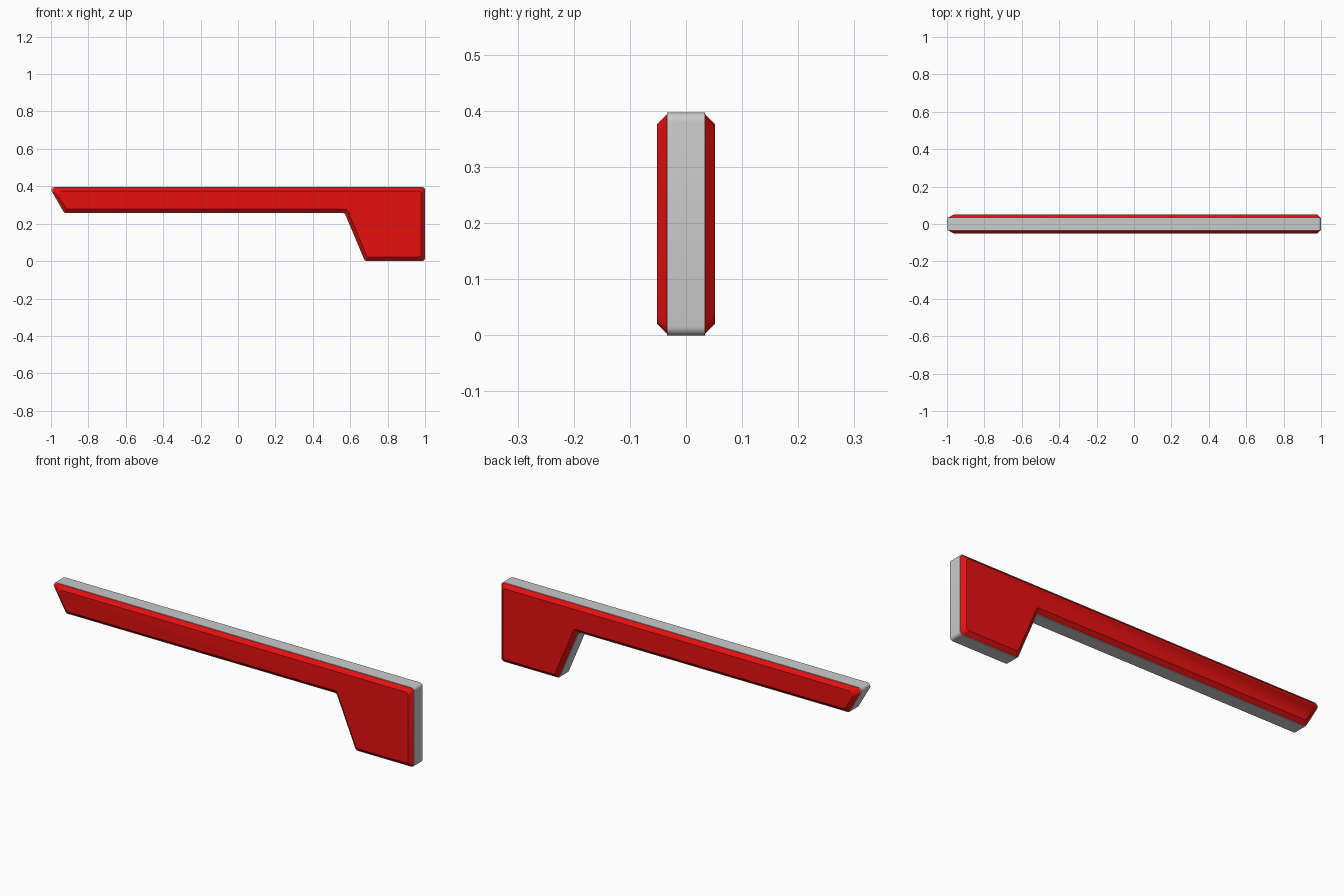
import bpy, bmesh, math
from mathutils import Vector

if "Cube" in bpy.data.objects:
    bpy.data.objects.remove(bpy.data.objects["Cube"])

# Side profile (x, z), clockwise, before corner rounding
PROFILE = [Vector(p) for p in [(-1.01, 0.397), (1.0, 0.397), (1.0, 0.0),
                               (0.678, 0.0), (0.57, 0.257), (-0.929, 0.257)]]


def outline(inset, radius=0.016, steps=5):
    """Profile moved inwards by inset, with every corner rounded."""
    n = len(PROFILE)
    corners = []
    for i, p in enumerate(PROFILE):
        a = (p - PROFILE[i - 1]).normalized()
        b = (PROFILE[(i + 1) % n] - p).normalized()
        na, nb = Vector((a.y, -a.x)), Vector((b.y, -b.x))
        corners.append((p + (na + nb) * inset / (1 + na.dot(nb)), a, b, na, nb))
    pts = []
    for c, a, b, na, nb in corners:
        turn = a.cross(b)
        s = -1 if turn > 0 else 1
        mid = c + s * (na + nb) * radius / (1 + na.dot(nb))
        for k in range(steps + 1):
            d = (-s * na).slerp(-s * nb, k / steps)
            pts.append(mid + d * radius)
    return pts


def loft(name, sections, material=None):
    """Solid through (y, inset) sections."""
    bm = bmesh.new()
    rings = [[bm.verts.new((p.x, y, p.y)) for p in outline(inset)] for y, inset in sections]
    n = len(rings[0])
    for r0, r1 in zip(rings, rings[1:]):
        for i in range(n):
            j = (i + 1) % n
            bm.faces.new((r0[i], r0[j], r1[j], r1[i]))
    bm.faces.new(rings[0])
    bm.faces.new(rings[-1])
    bmesh.ops.recalc_face_normals(bm, faces=bm.faces)
    mesh = bpy.data.meshes.new(name)
    bm.to_mesh(mesh)
    bm.free()
    ob = bpy.data.objects.new(name, mesh)
    bpy.context.collection.objects.link(ob)
    if material:
        mesh.materials.append(material)
    bpy.ops.object.select_all(action='DESELECT')
    ob.select_set(True)
    bpy.context.view_layer.objects.active = ob
    bpy.ops.object.shade_smooth_by_angle(angle=math.radians(30))
    return ob


red = bpy.data.materials.new("red")
red.diffuse_color = (0.8, 0.005, 0.005, 1)
red.use_nodes = True
red.node_tree.nodes["Principled BSDF"].inputs["Base Color"].default_value = red.diffuse_color

# Grey core slab
loft("core", [(-0.034, 0), (0.034, 0)])

# Red bevelled cover plates on both sides
for name, s in (("front_cover", -1), ("back_cover", 1)):
    loft(name, [(s * 0.034, 0.003), (s * 0.052, 0.021)], red)
